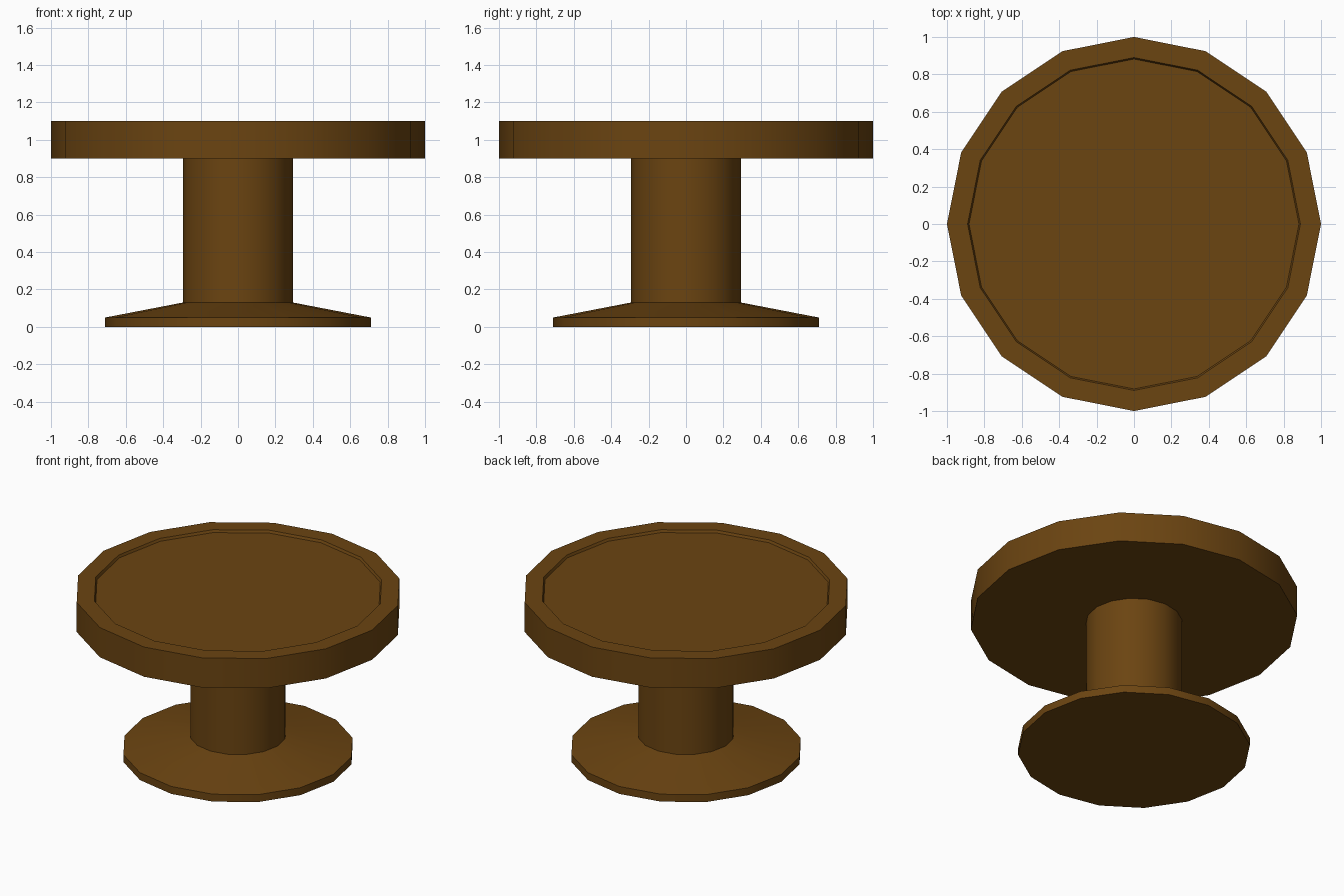
import bpy, bmesh, math

if "Cube" in bpy.data.objects:
    bpy.data.objects.remove(bpy.data.objects["Cube"])

SIDES = 16

wood = bpy.data.materials.new("dark brown wood")
wood.diffuse_color = (0.147, 0.058, 0.0056, 1)
wood.use_nodes = True
wood.node_tree.nodes["Principled BSDF"].inputs["Base Color"].default_value = wood.diffuse_color


def lathe(name, profile):
    """Turn a (radius, height) profile into a closed 16-sided solid."""
    bm = bmesh.new()
    rings = []
    for r, z in profile:
        rings.append([bm.verts.new((r * math.cos(2 * math.pi * i / SIDES),
                                    r * math.sin(2 * math.pi * i / SIDES), z))
                      for i in range(SIDES)])
    for a, b in zip(rings, rings[1:]):
        for i in range(SIDES):
            j = (i + 1) % SIDES
            bm.faces.new((a[i], a[j], b[j], b[i]))
    bm.faces.new(rings[0][::-1])
    bm.faces.new(rings[-1])
    bmesh.ops.recalc_face_normals(bm, faces=bm.faces)
    mesh = bpy.data.meshes.new(name)
    bm.to_mesh(mesh)
    bm.free()
    mesh.materials.append(wood)
    obj = bpy.data.objects.new(name, mesh)
    bpy.context.collection.objects.link(obj)
    bpy.ops.object.select_all(action='DESELECT')
    obj.select_set(True)
    bpy.context.view_layer.objects.active = obj
    bpy.ops.object.shade_smooth_by_angle(angle=math.radians(30))
    return obj


# Foot: low rim with a sloped upper side, rising into the column
lathe("pedestal", [(0.71, 0), (0.71, 0.05), (0.295, 0.13), (0.295, 0.9)])

# Round top with a raised border and shallow sunken centre
lathe("table_top", [(1, 0.9), (1, 1.1), (0.89, 1.1), (0.882, 1.084)])
